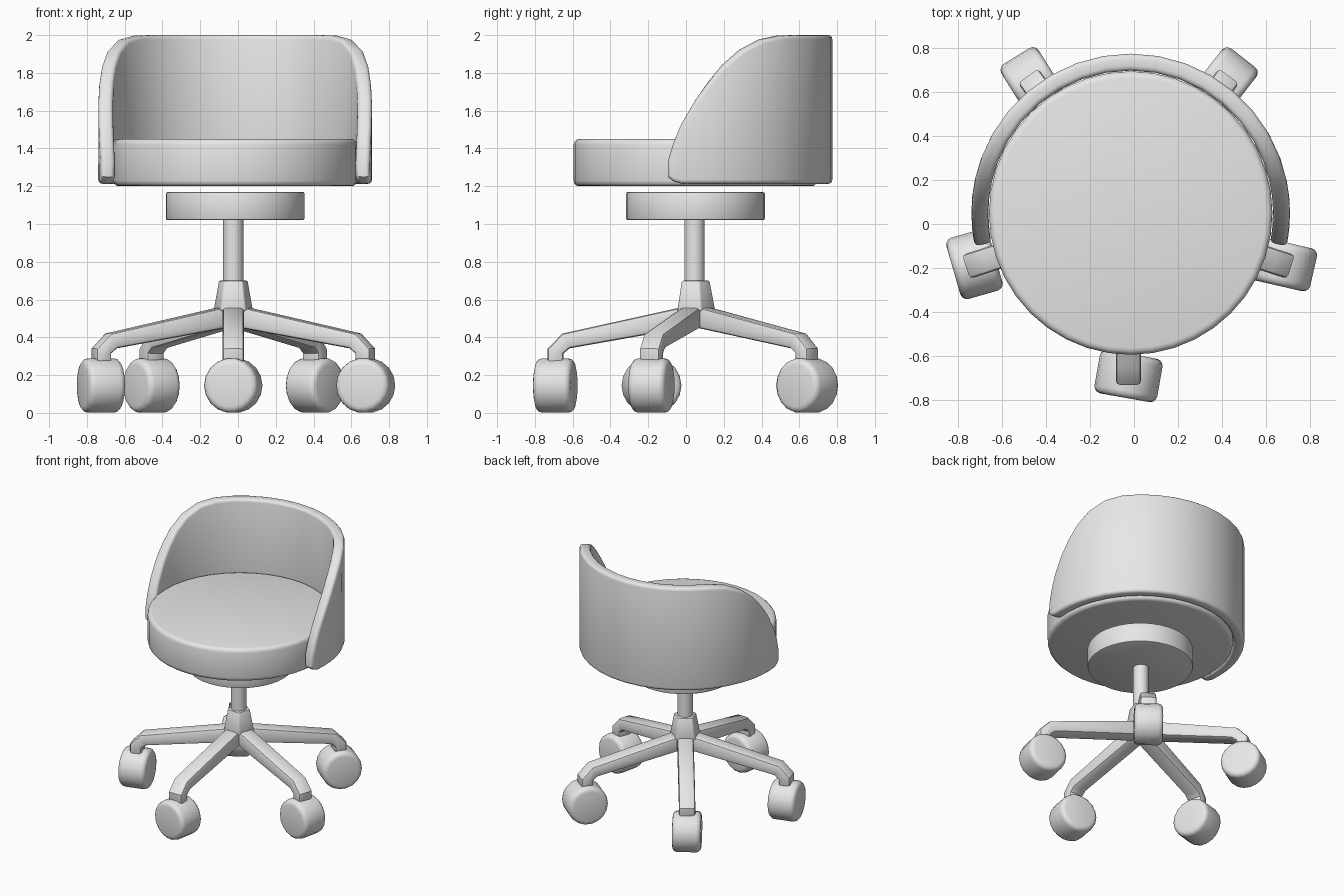
import bpy
import bmesh
from math import radians, cos, sin, pi
from mathutils import Matrix, Vector

default = bpy.data.objects.get("Cube")
if default:
    bpy.data.objects.remove(default, do_unlink=True)

grey = bpy.data.materials.new("light_grey")
grey.use_nodes = True
grey.diffuse_color = (0.8, 0.8, 0.8, 1)
grey.node_tree.nodes["Principled BSDF"].inputs["Base Color"].default_value = (0.8, 0.8, 0.8, 1)

SEAT = Vector((-0.015, 0.05, 0))
BASE = Vector((-0.025, 0.045, 0))


def finish(name, bm, matrix, bevel=0.0, segments=3):
    """Round the hard edges, then turn the mesh into a smooth-shaded object."""
    bmesh.ops.recalc_face_normals(bm, faces=bm.faces)
    if bevel:
        hard = [e for e in bm.edges if e.calc_face_angle(0) > 0.9]
        bmesh.ops.bevel(bm, geom=hard, offset=bevel, segments=segments,
                        profile=0.5, affect='EDGES', clamp_overlap=True)
    bm.transform(matrix)
    mesh = bpy.data.meshes.new(name)
    bm.to_mesh(mesh)
    bm.free()
    mesh.materials.append(grey)
    obj = bpy.data.objects.new(name, mesh)
    bpy.context.collection.objects.link(obj)
    bpy.ops.object.select_all(action='DESELECT')
    obj.select_set(True)
    bpy.context.view_layer.objects.active = obj
    bpy.ops.object.shade_smooth_by_angle(angle=radians(35))


def cylinder(name, matrix, r1, r2, depth, sides, bevel=0.0, segments=3):
    bm = bmesh.new()
    bmesh.ops.create_cone(bm, cap_ends=True, segments=sides,
                          radius1=r1, radius2=r2, depth=depth)
    finish(name, bm, matrix, bevel, segments)


def upright(name, center, r1, r2, z0, z1, sides, bevel=0.0, segments=3):
    place = Matrix.Translation(center + Vector((0, 0, (z0 + z1) / 2)))
    cylinder(name, place, r1, r2, z1 - z0, sides, bevel, segments)


# Seat cushion, swivel plate, column and five-sided hub
upright("seat_cushion", SEAT, 0.645, 0.645, 1.2, 1.45, 40, 0.03)
upright("swivel_plate", SEAT, 0.367, 0.367, 1.02, 1.17, 40, 0.01, 2)
upright("column", BASE, 0.054, 0.054, 0.6, 1.04, 20)
upright("hub", BASE, 0.112, 0.082, 0.54, 0.7, 5, 0.008, 2)

# Wraparound backrest: angle, bottom and top of each column on one half
half = [(-12, 1.25, 1.33), (-9.5, 1.225, 1.43), (-6, 1.213, 1.53),
        (0, 1.213, 1.655), (6, 1.213, 1.755), (12, 1.213, 1.84),
        (20, 1.213, 1.92), (30, 1.213, 1.977), (40, 1.213, 1.997),
        (50, 1.213, 2), (60, 1.213, 2), (70, 1.213, 2), (80, 1.213, 2)]
columns = half + [(90, 1.213, 2)] + [(180 - a, b, t) for a, b, t in reversed(half)]
bm = bmesh.new()
rings = []
for angle, bottom, top in columns:
    c, s = cos(radians(angle)), sin(radians(angle))
    rings.append([bm.verts.new((r * c, r * s, z)) for r, z in
                  ((0.725, bottom), (0.725, top), (0.648, top), (0.648, bottom))])
for a, b in zip(rings, rings[1:]):
    for i in range(4):
        j = (i + 1) % 4
        bm.faces.new((a[i], a[j], b[j], b[i]))
bm.faces.new(rings[0])
bm.faces.new(rings[-1])
finish("backrest", bm, Matrix.Translation(SEAT), 0.022)

# Five legs with cranked ends, each carrying a caster turned its own way
leg_profile = [(0.02, 0.57), (0.7, 0.42), (0.777, 0.34), (0.777, 0.25),
               (0.693, 0.25), (0.693, 0.315), (0.66, 0.342), (0.02, 0.455)]
legs = {"front": (-90, 80), "left": (-18, 77), "back_left": (54, -38),
        "back_right": (126, 212), "right": (198, 196)}
for side, (direction, axle) in legs.items():
    bm = bmesh.new()
    face = bm.faces.new([bm.verts.new((r, -0.057, z)) for r, z in leg_profile])
    extruded = bmesh.ops.extrude_face_region(bm, geom=[face])["geom"]
    moved = [v for v in extruded if isinstance(v, bmesh.types.BMVert)]
    bmesh.ops.translate(bm, verts=moved, vec=(0, 0.114, 0))
    turn = Matrix.Rotation(radians(direction), 4, 'Z')
    finish(side + "_leg", bm, Matrix.Translation(BASE) @ turn, 0.018, 2)

    hub = BASE + turn @ Vector((0.737, 0, 0.145))
    spin = Matrix.Rotation(radians(axle), 4, 'Z') @ Matrix.Rotation(pi / 2, 4, 'Y')
    cylinder(side + "_caster_wheel", Matrix.Translation(hub) @ spin,
             0.145, 0.145, 0.2, 18, 0.032)
